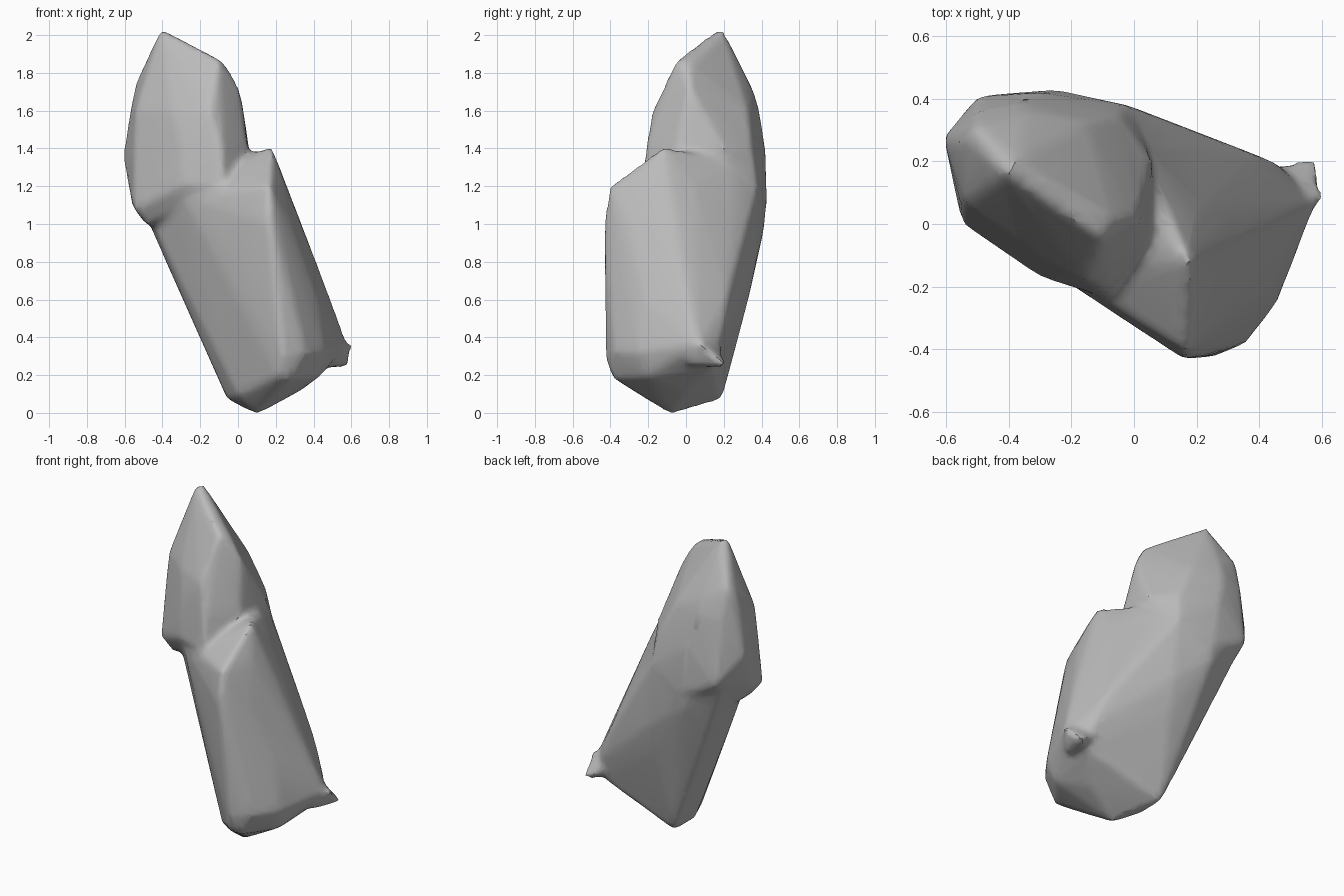
import bpy, bmesh

# Remove the default cube only
cube = bpy.data.objects.get("Cube")
if cube:
    bpy.data.objects.remove(cube, do_unlink=True)


def make_material(name, color):
    mat = bpy.data.materials.new(name)
    mat.use_nodes = True
    mat.diffuse_color = color
    mat.node_tree.nodes["Principled BSDF"].inputs["Base Color"].default_value = color
    return mat


def hull_lump(name, points, material):
    """Chiselled stone lump: the convex hull of its main corners."""
    mesh = bpy.data.meshes.new(name)
    bm = bmesh.new()
    for point in points:
        bm.verts.new(point)
    result = bmesh.ops.convex_hull(bm, input=bm.verts[:])
    loose = set(result["geom_interior"]) | set(result["geom_unused"])
    bmesh.ops.delete(bm, geom=[g for g in loose if isinstance(g, bmesh.types.BMVert)],
                     context="VERTS")
    bmesh.ops.recalc_face_normals(bm, faces=bm.faces[:])
    bm.to_mesh(mesh)
    bm.free()
    mesh.materials.append(material)
    obj = bpy.data.objects.new(name, mesh)
    bpy.context.collection.objects.link(obj)
    return obj


stone = make_material("grey stone", (0.5, 0.5, 0.5, 1.0))

# Lower lump: wide leaning base with a sharp front ridge
lower_corners = [
    (.1, -.08, -.01), (-.06, 0, .08), (-.05, .19, .07), (0, -.16, .09), (.32, 0, .11),
    (.21, -.39, .19), (.28, -.38, .18), (.43, -.2, .19), (.47, .15, .24),
    (.24, -.43, .3), (.36, -.38, .32), (.46, -.25, .32),
    (.58, .06, .36), (.47, .19, .4), (-.18, .2, .36), (-.18, .02, .36),
    (-.03, -.22, .5), (-.22, .1, .5),
    (-.24, .22, .6), (-.23, .05, .6), (.17, -.41, .6), (.42, -.22, .6),
    (.49, 0, .6), (.39, .22, .6), (0, .33, .6), (-.33, .25, .8), (0, .37, .8),
    (.17, -.44, 1), (.28, -.3, 1), (.32, -.03, 1), (.2, .2, 1), (0, .37, 1),
    (-.25, .42, 1), (-.47, .2, 1), (-.45, .07, 1), (0, -.31, 1.08),
    (.17, -.41, 1.2), (.25, -.2, 1.2), (.21, .05, 1.2), (.08, .24, 1.2),
    (-.02, .38, 1.2), (-.25, .42, 1.2), (.01, .27, 1.33), (-.3, -.13, 1.15),
    (-.5, .34, 1.15), (-.08, -.24, 1.2), (.18, -.12, 1.41), (.08, 0, 1.38),
]

# Small pointed spur at the back corner of the base
spur_corners = [
    (.59, .22, .24), (.61, .08, .37), (.48, .1, .42), (.44, .1, .24),
    (.52, 0, .25), (.43, .19, .34),
]

# Upper lump: narrower leaning head with a slanted crest
upper_corners = [
    (-.49, .15, 1), (-.48, .02, 1), (-.2, .41, 1), (0, .3, 1),
    (-.56, .12, 1.1), (-.25, .43, 1.1), (-.55, 0, 1.08), (-.3, -.17, 1.2),
    (-.08, -.24, 1.2), (-.02, .38, 1.2), (-.5, .41, 1.2), (-.61, .28, 1.36),
    (-.55, .05, 1.4), (-.3, -.15, 1.4), (-.08, -.21, 1.4), (.05, -.05, 1.4),
    (.06, .2, 1.4), (-.05, .35, 1.4), (-.3, .42, 1.4),
    (.03, .08, 1.6), (-.15, .33, 1.6), (-.35, .39, 1.6), (-.5, .36, 1.6),
    (-.57, .25, 1.6), (-.54, .07, 1.6), (-.35, -.08, 1.6), (-.15, -.18, 1.6),
    (.01, .02, 1.72), (-.35, .36, 1.7), (-.54, .27, 1.75), (-.51, .31, 1.79),
    (-.1, -.05, 1.87), (-.07, .02, 1.85), (-.42, .27, 1.87), (-.47, .24, 1.89),
    (-.2, .04, 1.88), (-.41, .16, 2.03), (-.38, .2, 2.02),
]

rock = hull_lump("rock", lower_corners, stone)
helpers = [hull_lump("upper_lump_helper", upper_corners, stone),
           hull_lump("spur_helper", spur_corners, stone)]

# Fuse the lumps, wear the edges and reduce to a faceted stone mesh
for helper in helpers:
    helper.hide_render = True
    union = rock.modifiers.new("fuse", "BOOLEAN")
    union.operation = "UNION"
    union.solver = "EXACT"
    union.object = helper
remesh = rock.modifiers.new("remesh", "REMESH")
remesh.mode = "VOXEL"
remesh.voxel_size = 0.02
wear = rock.modifiers.new("wear", "SMOOTH")
wear.factor = 0.5
wear.iterations = 9
reduce = rock.modifiers.new("reduce", "DECIMATE")
reduce.ratio = 0.12

# Bake the modifiers, then drop the helpers
bpy.context.view_layer.update()
depsgraph = bpy.context.evaluated_depsgraph_get()
baked = bpy.data.meshes.new_from_object(rock.evaluated_get(depsgraph))
rock.modifiers.clear()
rock.data = baked
baked.materials.clear()
baked.materials.append(stone)
for helper in helpers:
    bpy.data.objects.remove(helper, do_unlink=True)

# Smooth shading with crisp chips
bpy.ops.object.select_all(action="DESELECT")
rock.select_set(True)
bpy.context.view_layer.objects.active = rock
bpy.ops.object.shade_smooth_by_angle(angle=0.6)
